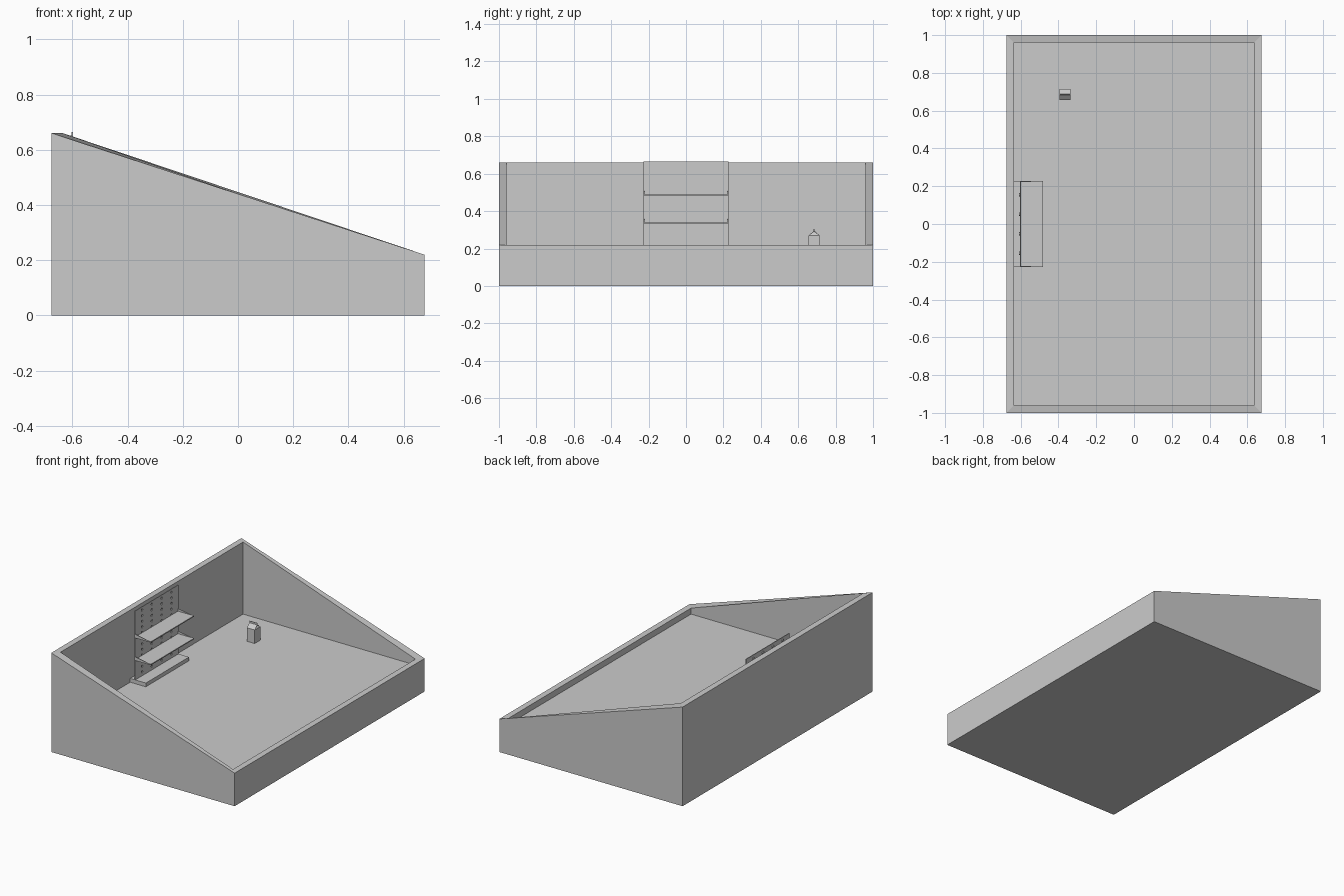
import bpy, bmesh
from mathutils import Matrix, Vector

if "Cube" in bpy.data.objects:
    bpy.data.objects.remove(bpy.data.objects["Cube"])

FLOOR = 0.18


def make(name, verts, faces):
    bm = bmesh.new()
    vs = [bm.verts.new(v) for v in verts]
    for f in faces:
        bm.faces.new([vs[i] for i in f])
    bmesh.ops.recalc_face_normals(bm, faces=bm.faces)
    return finish(name, bm)


def finish(name, bm):
    me = bpy.data.meshes.new(name)
    bm.to_mesh(me)
    bm.free()
    ob = bpy.data.objects.new(name, me)
    bpy.context.collection.objects.link(ob)
    return ob


def box(name, lo, hi):
    lo, hi = Vector(lo), Vector(hi)
    bm = bmesh.new()
    bmesh.ops.create_cube(bm, size=1)
    bmesh.ops.scale(bm, vec=hi - lo, verts=bm.verts)
    bmesh.ops.translate(bm, vec=(lo + hi) / 2, verts=bm.verts)
    return finish(name, bm)


def loop(x, y, z_left, z_right):
    return [(-x, -y, z_left), (x, -y, z_right), (x, y, z_right), (-x, y, z_left)]


# room shell: four stacked loops, outer bottom up over the rim and down to the floor
loops = [loop(0.675, 1, 0, 0), loop(0.675, 1, 0.66, 0.22),
         loop(0.635, 0.96, 0.66, 0.22), loop(0.635, 0.96, FLOOR, FLOOR)]
faces = [(3, 2, 1, 0), (12, 13, 14, 15)]
for k in range(3):
    for i in range(4):
        j = (i + 1) % 4
        faces.append((4 * k + i, 4 * k + j, 4 * k + 4 + j, 4 * k + 4 + i))
make("room_shell", sum(loops, []), faces)

# pegboard with a grid of shallow round sockets
HALF = 0.227
board = box("pegboard", (-0.603, -HALF, FLOOR), (-0.598, HALF, 0.664))


def peg_grid(name, x0, x1, radius):
    bm = bmesh.new()
    for row in range(12):
        for y in (-0.155, -0.052, 0.052, 0.155):
            m = (Matrix.Translation(((x0 + x1) / 2, y, 0.643 - 0.0375 * row))
                 @ Matrix.Rotation(1.5707963, 4, 'Y'))
            bmesh.ops.create_cone(bm, cap_ends=True, segments=12, radius1=radius,
                                  radius2=radius, depth=x1 - x0, matrix=m)
    return finish(name, bm)


cutter = peg_grid("hole_cutter", -0.62, -0.58, 0.008)
cutter.hide_render = True
cutter.hide_set(True)
cut = board.modifiers.new("holes", 'BOOLEAN')
cut.operation = 'DIFFERENCE'
cut.object = cutter
cut.solver = 'EXACT'
peg_grid("socket_backs", -0.608, -0.603, 0.009)

# base plinth
box("shelf_base", (-0.635, -HALF, FLOOR), (-0.52, HALF, FLOOR + 0.025))

# shelves with small triangular end brackets
for n, z in enumerate((0.338, 0.488)):
    box(f"shelf_{n}", (-0.598, -HALF, z - 0.004), (-0.482, HALF, z + 0.003))
    for s in (-1, 1):
        profile = [(-0.598, z), (-0.482, z), (-0.598, z + 0.02)]
        verts = [(x, s * y, h) for y in (HALF - 0.004, HALF) for x, h in profile]
        make(f"shelf_bracket_{n}_{s}", verts,
             [(0, 1, 2), (3, 4, 5), (0, 1, 4, 3), (1, 2, 5, 4), (2, 0, 3, 5)])

# drink carton: square body, gable roof with folded-in ends, top fin
cx, cy, r, eave, ridge = -0.365, 0.685, 0.029, 0.27, 0.295
verts = [(cx + a * r, cy + b * r, z) for z in (FLOOR, eave)
         for a, b in ((-1, -1), (1, -1), (1, 1), (-1, 1))]
verts += [(cx - r, cy, ridge), (cx + r, cy, ridge),
          (cx - r * 0.4, cy, ridge - 0.003), (cx + r * 0.4, cy, ridge - 0.003)]
make("carton_body", verts,
     [(3, 2, 1, 0), (0, 1, 5, 4), (1, 2, 6, 5), (2, 3, 7, 6), (3, 0, 4, 7),
      (4, 5, 9, 8), (6, 7, 8, 9), (5, 6, 11), (5, 11, 9), (6, 9, 11),
      (7, 4, 10), (4, 8, 10), (8, 7, 10)])
box("carton_fin", (cx - r, cy - 0.002, ridge - 0.002), (cx + r, cy + 0.002, ridge + 0.01))
